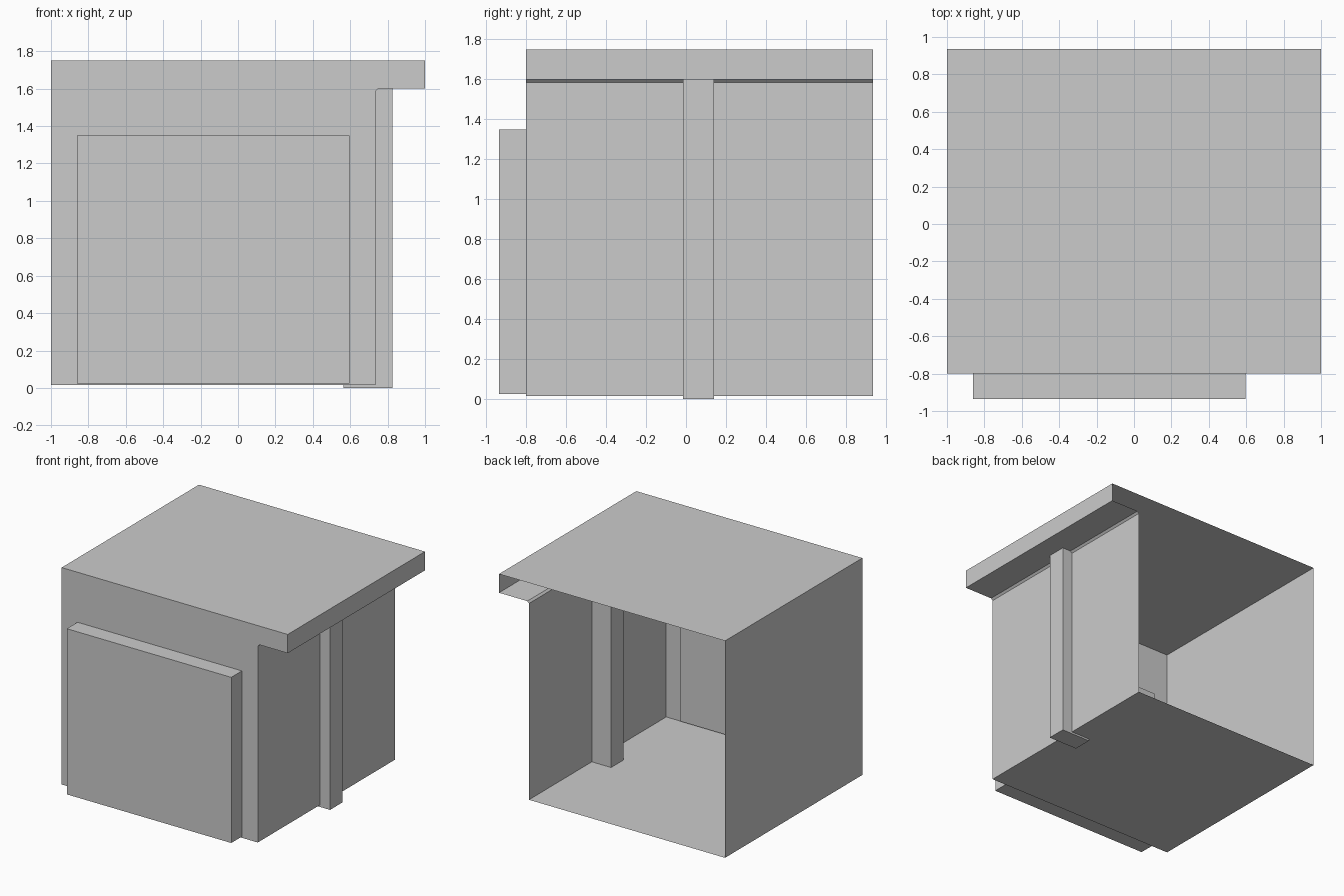
import bpy, bmesh

if "Cube" in bpy.data.objects:
    bpy.data.objects.remove(bpy.data.objects["Cube"])

FRONT, BACK = -0.80, 0.935


def finish(name, bm):
    mesh = bpy.data.meshes.new(name)
    bm.to_mesh(mesh)
    bm.free()
    obj = bpy.data.objects.new(name, mesh)
    bpy.context.collection.objects.link(obj)
    return obj


def box(name, lo, hi):
    bm = bmesh.new()
    bmesh.ops.create_cube(bm, size=1)
    for v in bm.verts:
        v.co = [(a + b) / 2 + c * (b - a) for a, b, c in zip(lo, hi, v.co)]
    return finish(name, bm)


# Room shell: thin sheet walls, roof with side overhang, open at the back
profile = [(-1, 0.015), (0.735, 0.015), (0.735, 1.585), (0.75, 1.60),
           (1, 1.60), (1, 1.75), (-1, 1.75)]
bm = bmesh.new()
front = [bm.verts.new((x, FRONT, z)) for x, z in profile]
back = [bm.verts.new((x, BACK, z)) for x, z in profile]
bm.faces.new(front)
for i in range(len(profile)):
    j = (i + 1) % len(profile)
    bm.faces.new((front[j], front[i], back[i], back[j]))
finish("room_shell", bm)

# Raised panel on the front wall, set slightly into it
box("front_panel", (-0.86, -0.935, 0.025), (0.595, -0.78, 1.35))

# Post passing through the right wall under the overhang
box("side_post", (0.565, -0.015, 0), (0.825, 0.14, 1.60))
